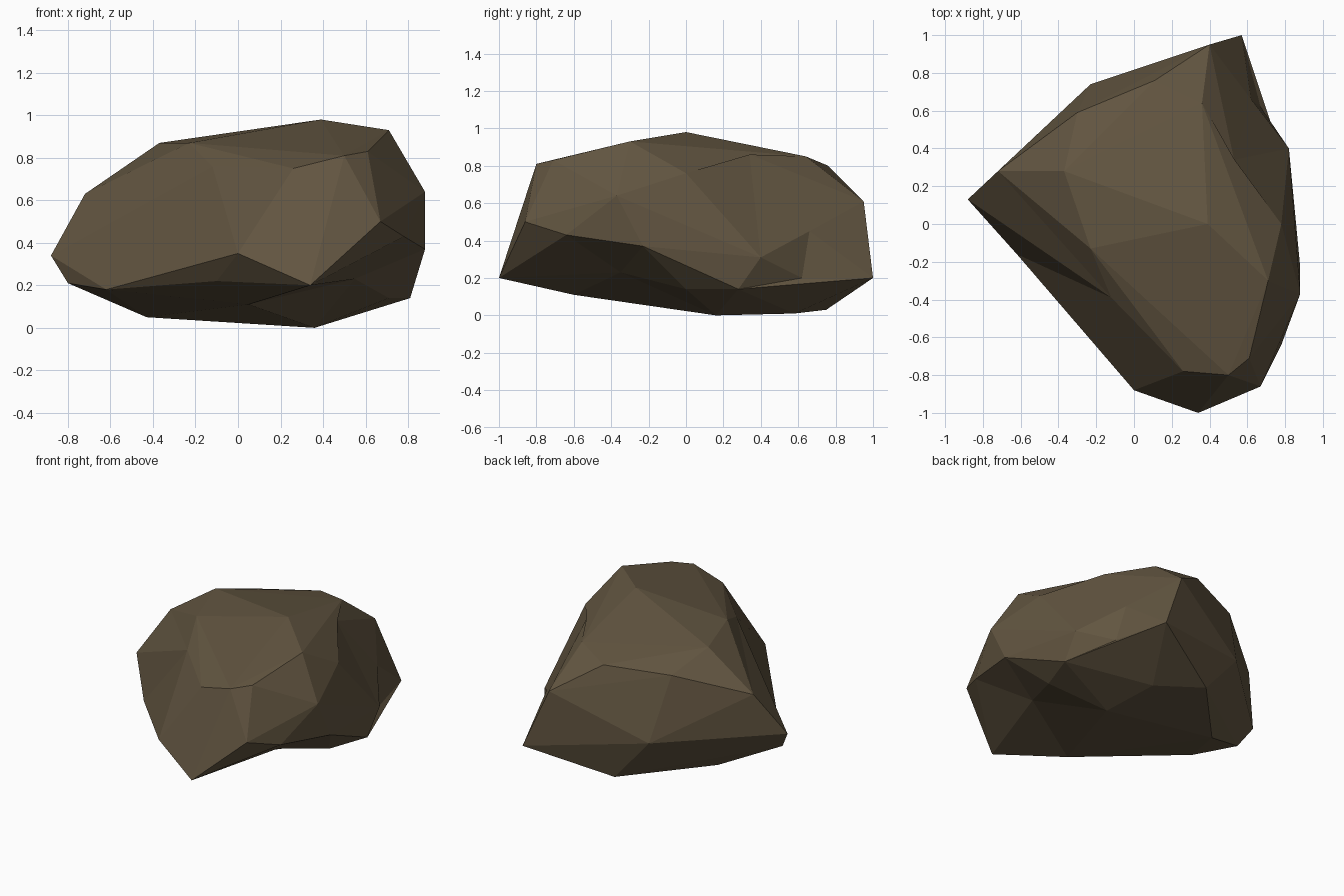
import bpy
import bmesh
from mathutils import Vector

# Remove the default cube only
default_cube = bpy.data.objects.get("Cube")
if default_cube:
    bpy.data.objects.remove(default_cube, do_unlink=True)


def make_material(name, colour):
    """Create one flat, matte material."""
    material = bpy.data.materials.new(name)
    material.use_nodes = True
    material.diffuse_color = colour
    shader = material.node_tree.nodes["Principled BSDF"]
    shader.inputs["Base Color"].default_value = colour
    shader.inputs["Roughness"].default_value = 0.9
    return material


# Outer corners of the boulder, in hundredths of a unit
corners = {
    # underside
    "base": (36, 16, 0), "base_rear": (33, 58, 1), "base_back": (3, 75, 3),
    "base_side": (-43, 26, 5), "base_front": (5, -60, 11),
    "base_edge": (-28, -34, 14), "heel": (81, 28, 14),
    # lower belt
    "toe": (34, -100, 20), "chin": (-10, -68, 22), "cheek": (-62, -16, 18),
    "tip_under": (-80, 7, 21), "tip": (-88, 13, 34),
    "back_low": (-23, 74, 33), "tail": (57, 100, 20),
    "hip": (82, 40, 31), "flank": (88, -23, 37),
    "flank_front": (78, -64, 43), "lip": (0, -88, 35),
    "jaw": (-30, -55, 38),
    # upper belt
    "shoulder_front": (67, -86, 50), "shoulder": (88, -37, 64),
    "shoulder_back": (78, 0, 76), "tail_top": (40, 95, 61),
    "tip_top": (-72, 28, 63),
    # crown
    "brow": (26, -78, 75), "brow_mid": (50, -80, 81),
    "brow_end": (61, -71, 83), "crown_side": (71, -30, 93),
    "peak": (39, 0, 98), "crown_rear": (36, 64, 85),
    "crown_back": (11, 76, 80), "crown_low": (-30, 59, 77),
    "crown_tip": (-37, 28, 87), "crown_front": (-23, -13, 87),
}

# Hollow corners, each pressed into the patch spanned by the named corners
hollows = [
    ("front_dent", (-12, -39, 76),
     "tip cheek jaw lip brow crown_front tip_top"),
    ("under_dent", (55, -35, 23),
     "toe flank_front flank heel base base_front"),
    ("under_notch", (71, 0, 14), "under_dent flank heel base"),
    ("rear_ridge", (53, 34, 86),
     "peak crown_rear tail_top hip shoulder_back"),
    ("rear_dent", (62, 66, 45), "rear_ridge tail_top tail hip"),
    ("rear_notch", (67, 62, 20), "rear_dent tail hip heel"),
]


def press_hollow(bm, vert, ring):
    """Swap the faces lying wholly inside the ring for a fan to the vertex."""
    patch = [face for face in bm.faces if ring.issuperset(face.verts)]
    bmesh.ops.delete(bm, geom=patch, context="FACES_KEEP_BOUNDARY")
    for edge in [edge for edge in bm.edges if edge.is_boundary]:
        bm.faces.new((*edge.verts, vert))


def build_boulder(name, material):
    """Skin the outer corners with a hull, then press in the hollows."""
    bm = bmesh.new()
    points = {key: bm.verts.new(Vector(corner) / 100)
              for key, corner in corners.items()}
    bmesh.ops.convex_hull(bm, input=list(bm.verts), use_existing_faces=False)

    for key, corner, ring in hollows:
        points[key] = bm.verts.new(Vector(corner) / 100)
        press_hollow(bm, points[key], {points[part] for part in ring.split()})

    # Tidy leftovers and face everything outwards
    wires = [edge for edge in bm.edges if not edge.link_faces]
    bmesh.ops.delete(bm, geom=wires, context="EDGES")
    loose = [vert for vert in bm.verts if not vert.link_faces]
    bmesh.ops.delete(bm, geom=loose, context="VERTS")
    bmesh.ops.recalc_face_normals(bm, faces=list(bm.faces))

    mesh = bpy.data.meshes.new(name)
    bm.to_mesh(mesh)
    bm.free()
    mesh.materials.append(material)
    mesh.shade_flat()
    boulder = bpy.data.objects.new(name, mesh)
    bpy.context.scene.collection.objects.link(boulder)
    return boulder


# Single faceted rock
stone_brown = make_material("stone brown", (0.122, 0.091, 0.052, 1.0))
build_boulder("boulder", stone_brown)
